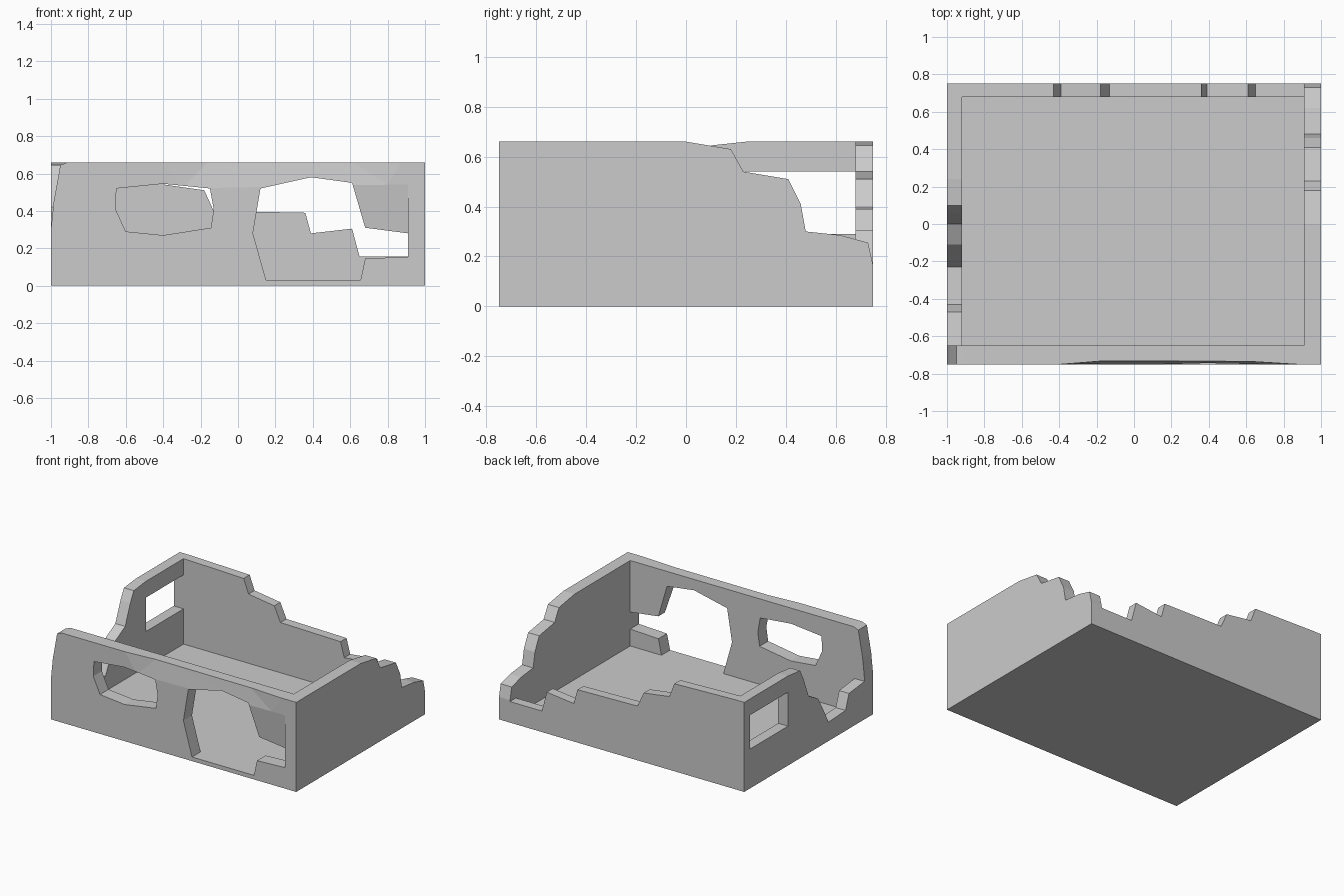
import bpy
import bmesh
from mathutils import Vector

cube = bpy.data.objects.get("Cube")
if cube:
    bpy.data.objects.remove(cube, do_unlink=True)

stone = bpy.data.materials.new("grey_stone")
stone.use_nodes = True
grey = (0.6, 0.6, 0.6, 1)
stone.diffuse_color = grey
stone.node_tree.nodes["Principled BSDF"].inputs["Base Color"].default_value = grey


def make_object(name, bm):
    bmesh.ops.recalc_face_normals(bm, faces=bm.faces)
    mesh = bpy.data.meshes.new(name)
    bm.to_mesh(mesh)
    bm.free()
    mesh.materials.append(stone)
    obj = bpy.data.objects.new(name, mesh)
    bpy.context.collection.objects.link(obj)
    return obj


def slab(name, axis, start, end, profile):
    """Extrude a profile of (horizontal, z) points along x or y."""
    bm = bmesh.new()
    verts = [bm.verts.new((start, h, z) if axis == "x" else (h, start, z))
             for h, z in profile]
    face = bm.faces.new(verts)
    made = bmesh.ops.extrude_face_region(bm, geom=[face])["geom"]
    step = Vector((end - start, 0, 0) if axis == "x" else (0, end - start, 0))
    bmesh.ops.translate(bm, vec=step,
                        verts=[v for v in made if isinstance(v, bmesh.types.BMVert)])
    return make_object(name, bm)


def hull(name, points):
    bm = bmesh.new()
    verts = [bm.verts.new(p) for p in points]
    bmesh.ops.convex_hull(bm, input=verts)
    return make_object(name, bm)


def cut(target, cutter):
    mod = target.modifiers.new("opening", "BOOLEAN")
    mod.operation = "DIFFERENCE"
    mod.solver = "EXACT"
    mod.object = cutter
    bpy.context.view_layer.objects.active = target
    bpy.ops.object.modifier_apply(modifier=mod.name)
    bpy.data.objects.remove(cutter, do_unlink=True)


# Outer size and inner faces of the walls
L, R, F, B, TOP = -1, 1, -0.75, 0.75, 0.66
IL, IR, IF, IB = -0.92, 0.91, -0.65, 0.68

# Floor
slab("floor", "x", IL, IR, [(IF, 0), (IB, 0), (IB, 0.03), (IF, 0.03)])

# Right-hand wall in x, crumbling towards the back
slab("left_wall", "x", IR, R, [
    (IF, 0), (IF, TOP), (0, TOP), (0.18, 0.63), (0.23, 0.54), (0.41, 0.51),
    (0.46, 0.41), (0.48, 0.30), (0.62, 0.285), (0.73, 0.255), (B, 0.165), (B, 0)])

# Opposite wall, crumbling towards the front, with a square window
right_wall = slab("right_wall", "x", L, IL, [
    (IF, 0), (IF, 0.28), (-0.47, 0.26), (-0.43, 0.15), (-0.23, 0.14),
    (-0.19, 0.22), (-0.11, 0.36), (0, 0.42), (0.06, 0.57), (0.10, 0.645),
    (0.24, TOP), (B, TOP), (B, 0)])
cut(right_wall, slab("window_cutter", "x", L - 0.1, IL + 0.1, [
    (0.24, 0.29), (IB, 0.29), (IB, 0.54), (0.24, 0.54)]))

# Back wall, stepping down
slab("back_wall", "y", IB, B, [
    (IL, 0), (IL, TOP), (-0.43, 0.645), (-0.39, 0.54), (-0.18, 0.51),
    (-0.13, 0.40), (0.36, 0.39), (0.39, 0.28), (0.61, 0.305), (0.65, 0.155),
    (IR, 0.155), (IR, 0)])

# Front wall with a broken end
front_wall = slab("front_wall", "y", F, IF, [
    (L, 0), (L, 0.30), (-0.985, 0.45), (-0.95, 0.645), (-0.91, TOP),
    (R, TOP), (R, 0)])

# Worn top edge and slanted recess on the front face
cut(front_wall, hull("top_wear_cutter", [
    (-0.4, F, 0.67), (-0.15, -0.73, 0.67), (0.6, -0.733, 0.67), (0.88, F, 0.67),
    (-0.3, F, 0.52), (0.8, F, 0.54),
    (-0.4, -0.8, 0.67), (0.88, -0.8, 0.67), (-0.3, -0.8, 0.52), (0.8, -0.8, 0.54)]))
cut(front_wall, slab("recess_cutter", "x", 0.6, IR, [
    (-0.8, 0.54), (F, 0.54), (-0.72, 0.27), (-0.8, 0.27)]))

# Broken openings in the front wall
cut(front_wall, slab("doorway_cutter", "y", F - 0.1, IF + 0.1, [
    (0.15, 0.03), (0.08, 0.28), (0.12, 0.52), (0.39, 0.58), (0.61, 0.55),
    (0.68, 0.31), (IR, 0.28), (IR, 0.155), (0.68, 0.145), (0.655, 0.03)]))
cut(front_wall, slab("hole_cutter", "y", F - 0.1, IF + 0.1, [
    (-0.65, 0.52), (-0.40, 0.545), (-0.15, 0.52), (-0.13, 0.41),
    (-0.145, 0.31), (-0.40, 0.27), (-0.60, 0.29), (-0.655, 0.41)]))
